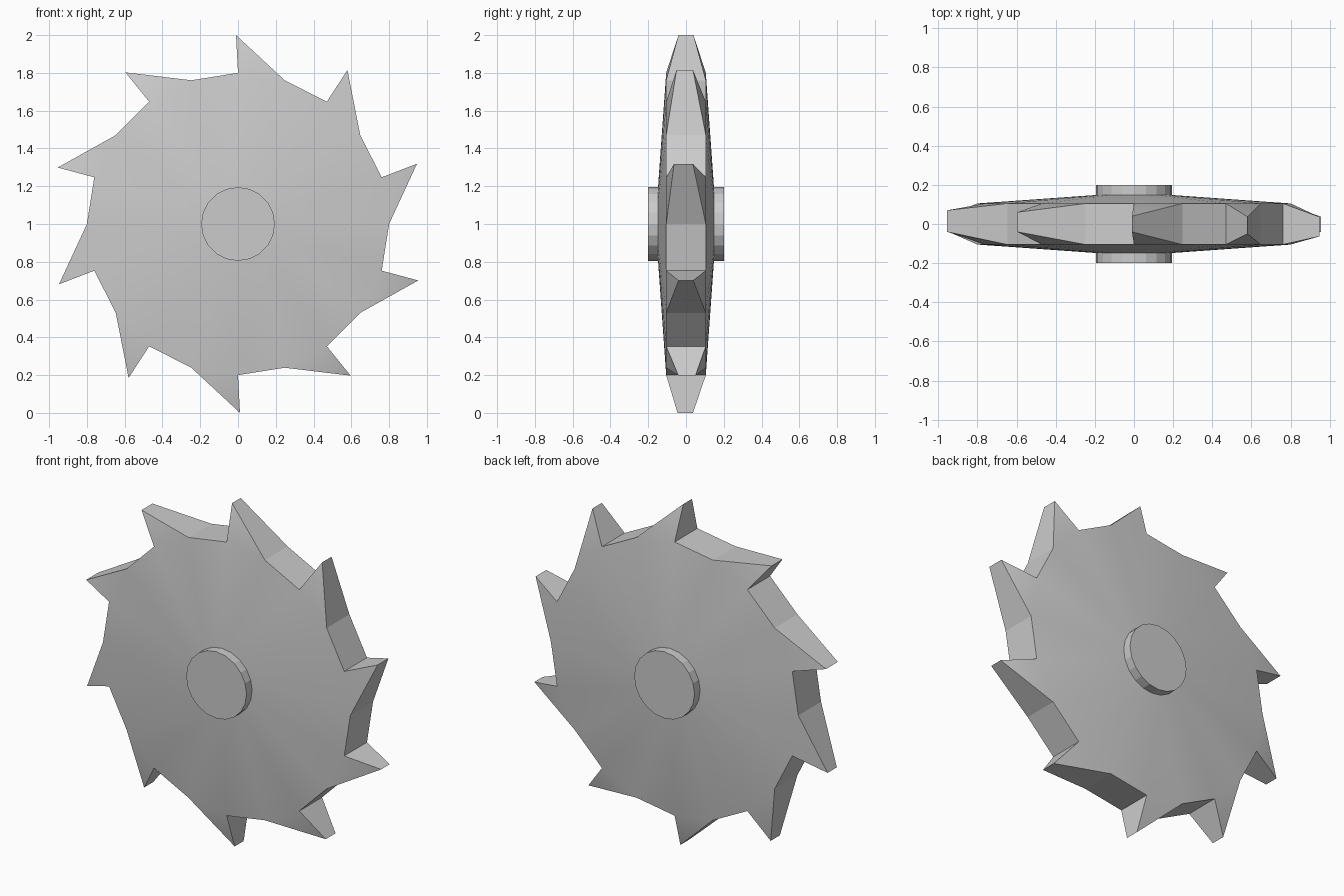
import bpy, bmesh
from math import radians, sin, cos

if "Cube" in bpy.data.objects:
    bpy.data.objects.remove(bpy.data.objects["Cube"])

N = 20          # sides of the disc
CZ = 1.0        # height of the disc centre


def polar(r, deg, y):
    a = radians(deg)
    return (r * cos(a), y, CZ + r * sin(a))


def finish(bm, name):
    bmesh.ops.recalc_face_normals(bm, faces=bm.faces[:])
    me = bpy.data.meshes.new(name)
    bm.to_mesh(me)
    bm.free()
    ob = bpy.data.objects.new(name, me)
    bpy.context.collection.objects.link(ob)
    bpy.ops.object.select_all(action='DESELECT')
    ob.select_set(True)
    bpy.context.view_layer.objects.active = ob
    bpy.ops.object.shade_smooth_by_angle(angle=radians(16))
    return ob


# Lens-shaped disc with hub: (radius, y) profile swept around the y axis
profile = [(0.195, -0.2), (0.195, -0.148), (0.8, -0.105),
           (0.8, 0.105), (0.195, 0.148), (0.195, 0.2)]
bm = bmesh.new()
rings = [[bm.verts.new(polar(r, 90 - 360 / N * i, y)) for i in range(N)]
         for r, y in profile]

# Slightly uneven tip widths, clockwise from the top tooth
tips = [(-.04, .04), (-.05, .037), (-.063, .036), (-.04, .038), (-.04, .05),
        (-.045, .037), (-.04, .045), (-.04, .045), (-.04, .07), (-.04, .06)]

for k in range(len(rings) - 1):
    a, b = rings[k], rings[k + 1]
    for i in range(N):
        j = (i + 1) % N
        if k == 2 and i % 2 == 0:
            # Saw tooth: wedge on every second rim face, raked forward
            ang = 90.6 - 360 / N * i
            y0, y1 = tips[i // 2]
            t0 = bm.verts.new(polar(1.0, ang, y0))
            t1 = bm.verts.new(polar(1.0, ang, y1))
            bm.faces.new((a[i], t0, t1, b[i]))
            bm.faces.new((t0, a[j], b[j], t1))
            bm.faces.new((a[i], a[j], t0))
            bm.faces.new((b[i], t1, b[j]))
        else:
            bm.faces.new((a[i], a[j], b[j], b[i]))

# Hub end caps
bm.faces.new(rings[0])
bm.faces.new(rings[-1])
saw = finish(bm, "saw_blade")

# Keep the rim and tooth edges crisp: only disc sides and hub stay smooth
for p in saw.data.polygons:
    c = p.center
    r = (c.x ** 2 + (c.z - CZ) ** 2) ** 0.5
    if r > 0.7 and abs(p.normal.y) < 0.7:
        p.use_smooth = False
